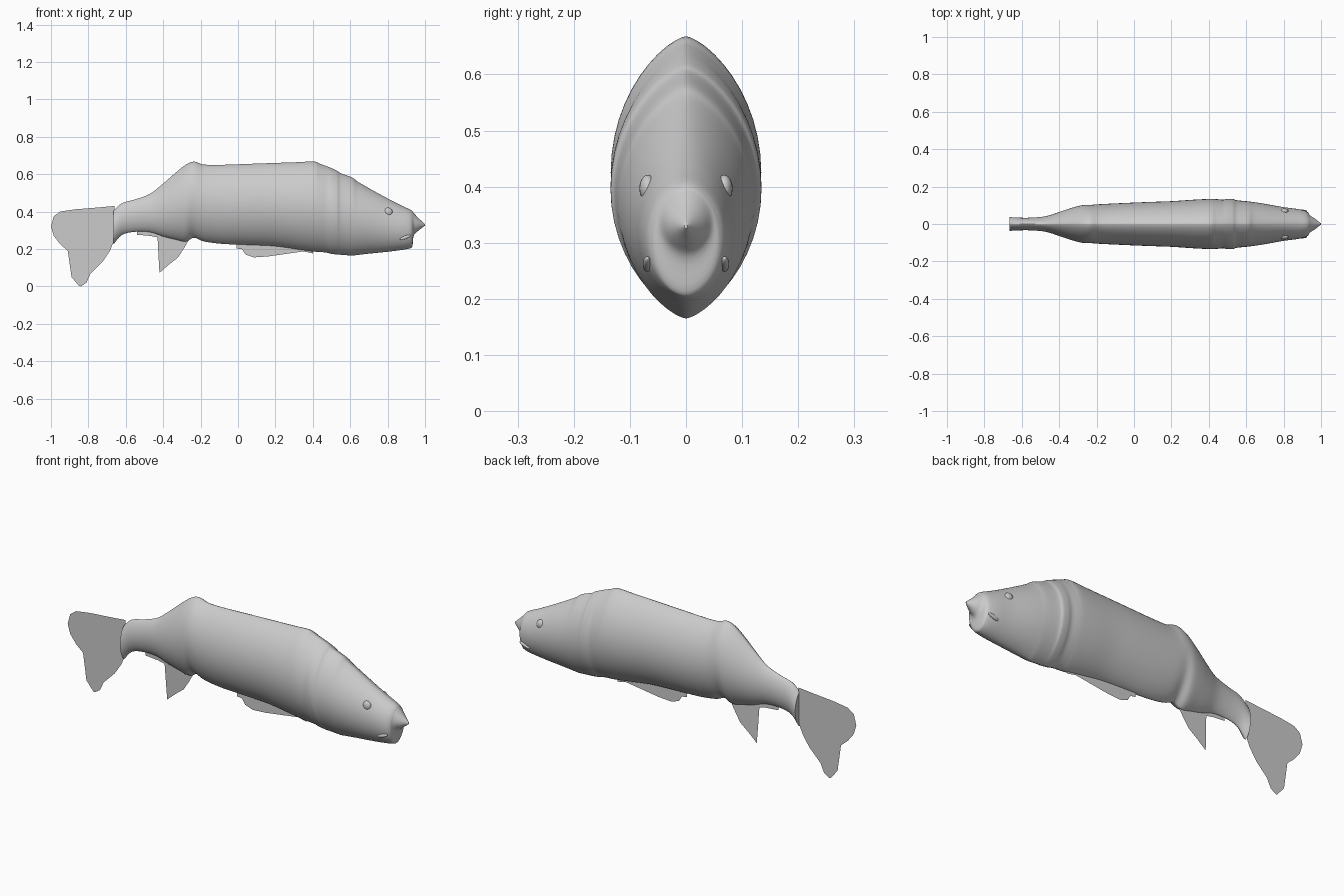
import bpy, bmesh, math

if "Cube" in bpy.data.objects:
    bpy.data.objects.remove(bpy.data.objects["Cube"])

grey = bpy.data.materials.new("plain grey")
grey.diffuse_color = (0.6, 0.6, 0.6, 1)
grey.use_nodes = True
grey.node_tree.nodes["Principled BSDF"].inputs["Base Color"].default_value = grey.diffuse_color


def finish(bm, name, smooth=True):
    bmesh.ops.recalc_face_normals(bm, faces=bm.faces)
    mesh = bpy.data.meshes.new(name)
    bm.to_mesh(mesh)
    bm.free()
    mesh.materials.append(grey)
    ob = bpy.data.objects.new(name, mesh)
    bpy.context.collection.objects.link(ob)
    if smooth:
        bpy.ops.object.select_all(action='DESELECT')
        ob.select_set(True)
        bpy.context.view_layer.objects.active = ob
        bpy.ops.object.shade_smooth_by_angle(angle=math.radians(50))
    return ob


def spline(a, b, c, d, t):
    return [0.5 * (2 * q + (r - p) * t + (2 * p - 5 * q + 4 * r - s) * t * t
                   + (3 * q - p - 3 * r + s) * t ** 3) for p, q, r, s in zip(a, b, c, d)]


# Body stations: x, back height, belly height, half width
stations = [
    (-.665, .405, .225, .037), (-.62, .445, .275, .034), (-.55, .465, .292, .034),
    (-.47, .495, .290, .042), (-.40, .550, .267, .064), (-.34, .602, .252, .084),
    (-.28, .650, .240, .100), (-.235, .667, .260, .102), (-.18, .651, .240, .106),
    (-.08, .650, .227, .111), (.06, .655, .222, .117), (.20, .660, .215, .122),
    (.32, .664, .198, .130), (.405, .668, .186, .134), (.44, .655, .184, .133),
    (.475, .642, .180, .130), (.50, .632, .174, .134), (.53, .618, .170, .134),
    (.55, .605, .169, .127), (.61, .582, .165, .121), (.64, .560, .168, .117),
    (.70, .525, .175, .108), (.80, .470, .185, .090), (.87, .434, .194, .081),
    (.915, .413, .202, .071), (.932, .402, .214, .060), (.940, .392, .272, .046),
    (.965, .365, .298, .030), (1.0, .333, .325, .003)]

# Body: almond-shaped rings lofted from tail root to nose
SEG, STEPS = 48, 4
rows = []
for i in range(len(stations) - 1):
    quad = [stations[max(0, min(len(stations) - 1, i + k))] for k in (-1, 0, 1, 2)]
    rows += [spline(*quad, s / STEPS) for s in range(STEPS)]
rows.append(stations[-1])
bm = bmesh.new()
rings = []
for x, top, bottom, half in rows:
    mid, h = (top + bottom) / 2, (top - bottom) / 2
    power = 1.4 if x < .6 else 1.4 - .3 * min(1, (x - .6) / .3)
    ring = []
    for j in range(SEG):
        a = 2 * math.pi * j / SEG
        c = math.cos(a)
        y = half * math.copysign(abs(c) ** power, c)
        ring.append(bm.verts.new((x, y, mid + h * math.sin(a))))
    rings.append(ring)
for r, s in zip(rings, rings[1:]):
    for j in range(SEG):
        k = (j + 1) % SEG
        bm.faces.new((r[j], r[k], s[k], s[j]))
bm.faces.new(rings[0])
bm.faces.new(rings[-1])
finish(bm, "fish_body")


# Paired head details
def ellipsoid(name, centre, size, tilt=0):
    bm = bmesh.new()
    bmesh.ops.create_uvsphere(bm, u_segments=20, v_segments=12, radius=1)
    ob = finish(bm, name)
    ob.location, ob.scale, ob.rotation_euler = centre, size, (0, tilt, 0)


for side, sign in (("right", -1), ("left", 1)):
    ellipsoid("eye_" + side, (.803, sign * .068, .397), (.023, .015, .024))
    ellipsoid("mouth_corner_" + side, (.895, sign * .069, .262), (.032, .008, .009), -.35)


# Thin flat fins: outline in x and z, with a slight sideways lean
def fin(name, outline, y=.004, lean=0):
    bm = bmesh.new()
    face = bm.faces.new([bm.verts.new((x, y + lean * (.25 - z), z)) for x, z in outline])
    bmesh.ops.triangulate(bm, faces=[face])
    finish(bm, name, smooth=False)


fin("tail_fin", [(-.66, .43), (-.77, .42), (-.87, .412), (-.95, .40), (-.985, .375),
                 (-1.0, .32), (-.985, .27), (-.95, .225), (-.91, .19), (-.90, .13),
                 (-.89, .05), (-.85, .002), (-.84, 0), (-.81, .02), (-.79, .065),
                 (-.725, .13), (-.685, .19), (-.66, .25)])
fin("anal_fin", [(-.54, .31), (-.54, .276), (-.47, .27), (-.43, .262), (-.425, .16),
                 (-.42, .072), (-.375, .112), (-.32, .155), (-.285, .21), (-.262, .25),
                 (-.30, .28), (-.42, .31)], y=.001, lean=.04)
fin("belly_fin", [(-.01, .25), (-.008, .203), (.025, .198), (.04, .17), (.085, .155),
                  (.16, .16), (.25, .18), (.30, .192), (.35, .187), (.40, .176),
                  (.40, .23)], y=.002)
